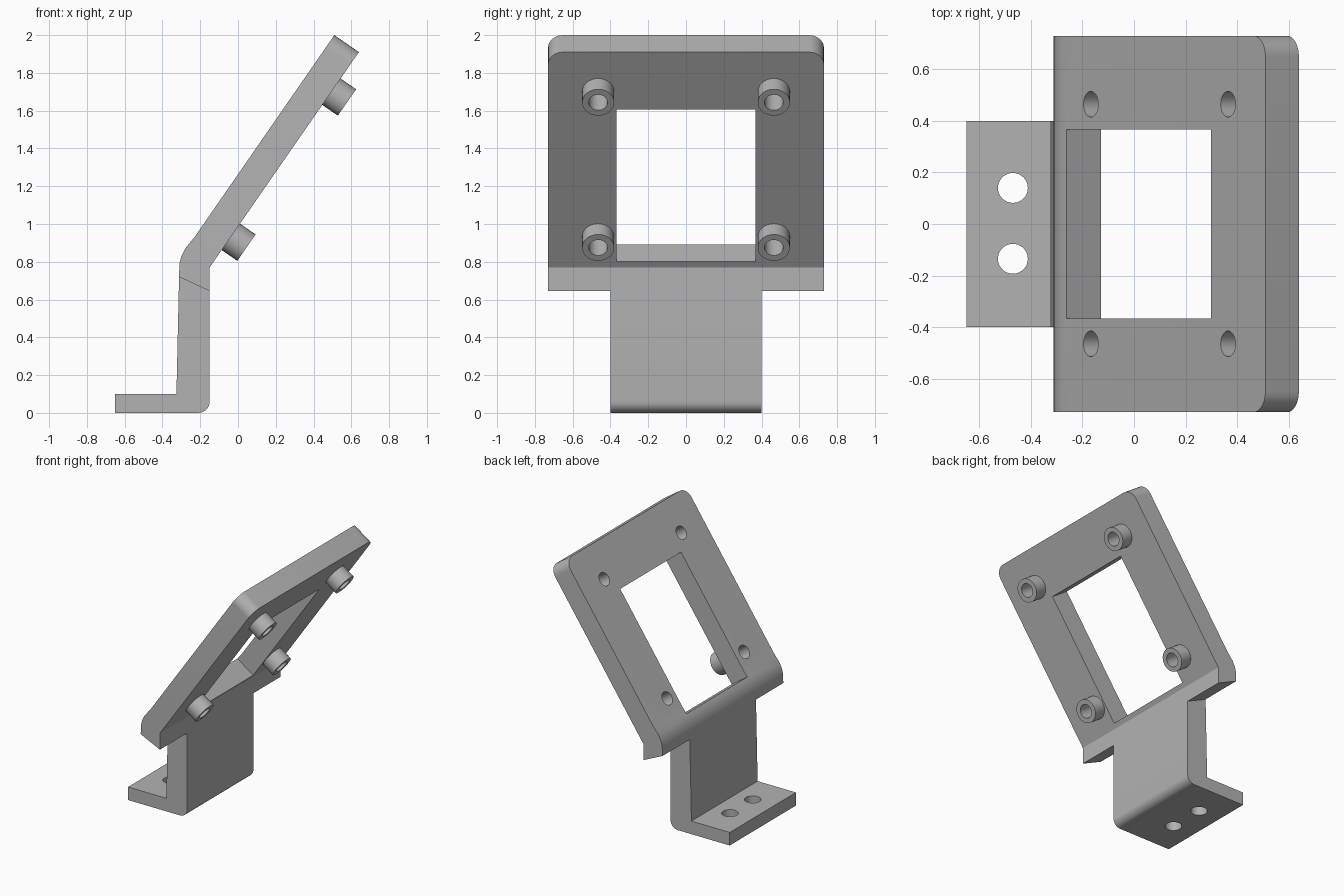
import bpy, bmesh, math
from mathutils import Matrix, Vector

if "Cube" in bpy.data.objects:
    bpy.data.objects.remove(bpy.data.objects["Cube"], do_unlink=True)

grey = bpy.data.materials.new("plain grey")
grey.use_nodes = True
colour = (0.45, 0.45, 0.45, 1)
grey.diffuse_color = colour
grey.node_tree.nodes["Principled BSDF"].inputs["Base Color"].default_value = colour

# Tilted frame axes: down the slope, across, and out of the underside
TILT = math.radians(55.3)
down = Vector((-math.cos(TILT), 0, -math.sin(TILT)))
across = Vector((0, 1, 0))
out = down.cross(across)
top_edge = Vector((0.51, 0, 2.0))
slope = Matrix.Translation(top_edge) @ Matrix((down, across, out)).transposed().to_4x4()
THICK = 0.158


def finish(name, bm):
    bmesh.ops.recalc_face_normals(bm, faces=bm.faces)
    mesh = bpy.data.meshes.new(name)
    bm.to_mesh(mesh)
    bm.free()
    mesh.materials.append(grey)
    obj = bpy.data.objects.new(name, mesh)
    bpy.context.collection.objects.link(obj)
    return obj


def extrude_profile(name, points, half_width, round_pairs, radius):
    """Extrude an xz outline along y, then round the chosen edges."""
    bm = bmesh.new()
    rings = [[bm.verts.new((x, y, z)) for x, z in points] for y in (-half_width, half_width)]
    for ring in rings:
        bm.faces.new(ring)
    n = len(points)
    for i in range(n):
        j = (i + 1) % n
        bm.faces.new((rings[0][i], rings[0][j], rings[1][j], rings[1][i]))
    edges = [bm.edges.get((rings[a][i], rings[b][j])) for a, i, b, j in round_pairs]
    bmesh.ops.bevel(bm, geom=edges, offset=radius, segments=8, profile=0.5, affect='EDGES')
    return finish(name, bm)


def cylinder(name, matrix, radius, low, high):
    bm = bmesh.new()
    bmesh.ops.create_cone(bm, cap_ends=True, segments=32, radius1=radius, radius2=radius,
                          depth=high - low,
                          matrix=matrix @ Matrix.Translation((0, 0, (low + high) / 2)))
    return finish(name, bm)


def box(name, matrix, size):
    bm = bmesh.new()
    bmesh.ops.create_cube(bm, size=1, matrix=matrix @ Matrix.Diagonal((*size, 1)))
    return finish(name, bm)


def cut(obj, cutter):
    mod = obj.modifiers.new("cut", 'BOOLEAN')
    mod.operation = 'DIFFERENCE'
    mod.solver = 'EXACT'
    mod.object = cutter
    select(obj)
    bpy.ops.object.modifier_apply(modifier=mod.name)
    bpy.data.objects.remove(cutter, do_unlink=True)


def select(obj):
    bpy.ops.object.select_all(action='DESELECT')
    obj.select_set(True)
    bpy.context.view_layer.objects.active = obj


# Tilted frame with its bent lower lip and rounded top corners
under = top_edge + out * THICK
frame = extrude_profile(
    "tilted_frame",
    [(top_edge.x, top_edge.z), (under.x, under.z), (-0.15, 0.77), (-0.15, 0.645),
     (-0.312, 0.72), (-0.31, 0.79), (-0.3, 0.83), (-0.28, 0.87), (-0.23, 0.931)],
    0.73, [(0, 0, 0, 1), (1, 0, 1, 1)], 0.08)

# Window through the frame
cut(frame, box("window_cutter", slope @ Matrix.Translation((0.86, 0, 0.08)), (0.98, 0.735, 0.6)))

# Upright and foot in one piece, with a rounded heel
stem = extrude_profile(
    "upright_and_foot",
    [(-0.65, 0), (-0.15, 0), (-0.15, 0.645), (-0.312, 0.72), (-0.326, 0.1), (-0.65, 0.1)],
    0.4, [(0, 1, 1, 1)], 0.06)
for y in (-0.135, 0.14):
    cut(stem, cylinder("foot_hole_cutter", Matrix.Translation((-0.47, y, 0)), 0.058, -0.2, 0.3))

# Four hollow bosses on the underside, with holes through the frame
parts = [frame, stem]
for row, along in (("upper", 0.255), ("lower", 1.19)):
    for side, y in (("left", 0.465), ("right", -0.465)):
        place = slope @ Matrix.Translation((along, y, 0))
        boss = cylinder(f"{row}_boss_{side}", place, 0.085, THICK - 0.005, THICK + 0.1)
        for target in (frame, boss):
            cut(target, cylinder("screw_hole_cutter", place, 0.05, -0.2, 0.5))
        parts.append(boss)

for obj in parts:
    select(obj)
    bpy.ops.object.shade_smooth_by_angle(angle=math.radians(25))
